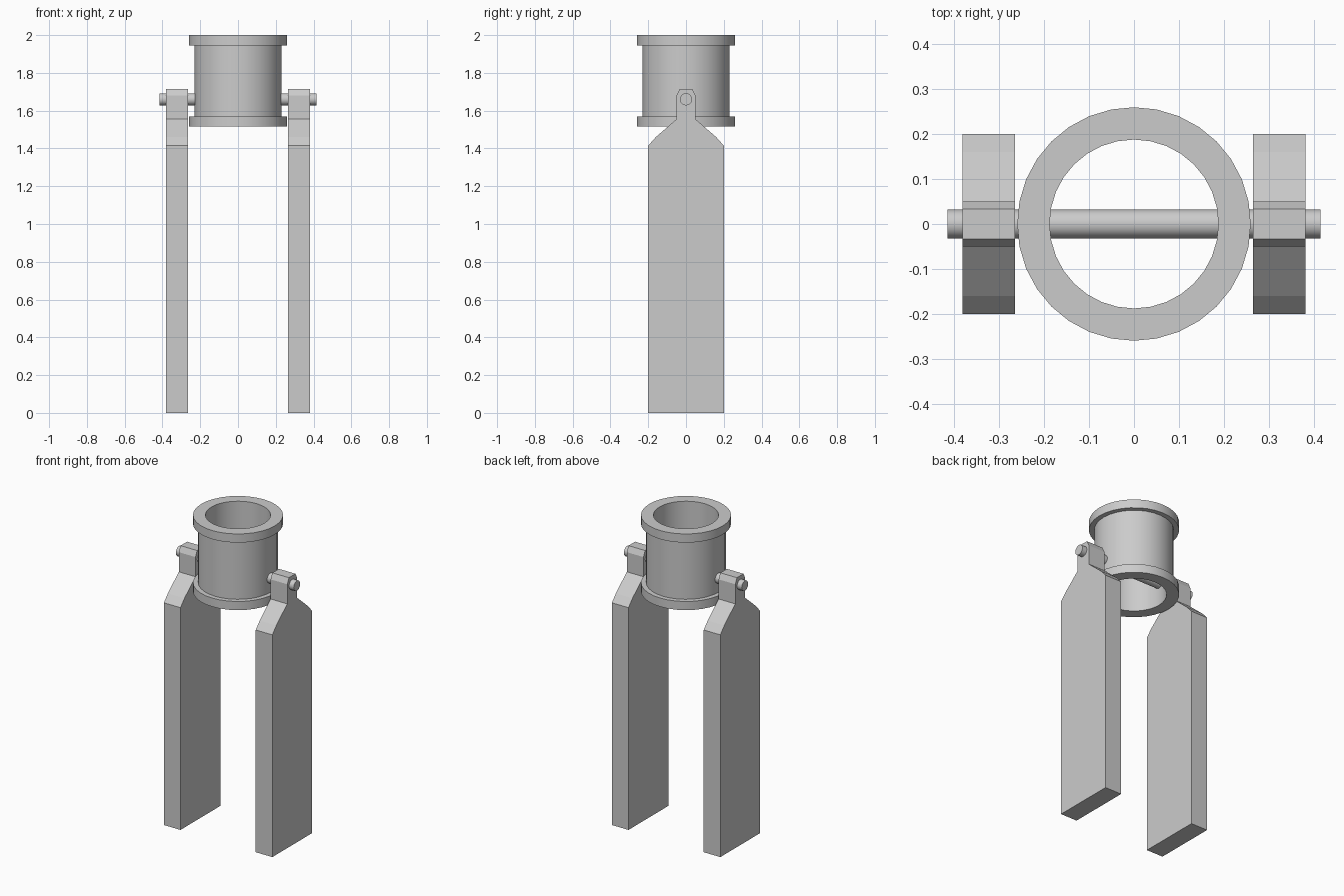
import bpy, bmesh, math

cube = bpy.data.objects.get("Cube")
if cube:
    bpy.data.objects.remove(cube, do_unlink=True)

grey = bpy.data.materials.new("plain_grey")
grey.use_nodes = True
grey.diffuse_color = (0.6, 0.6, 0.6, 1)
grey.node_tree.nodes["Principled BSDF"].inputs["Base Color"].default_value = (0.6, 0.6, 0.6, 1)


def finish(name, bm, smooth):
    """Turn a bmesh into a named grey object."""
    bmesh.ops.recalc_face_normals(bm, faces=bm.faces)
    mesh = bpy.data.meshes.new(name)
    bm.to_mesh(mesh)
    bm.free()
    mesh.materials.append(grey)
    obj = bpy.data.objects.new(name, mesh)
    bpy.context.collection.objects.link(obj)
    if smooth:
        bpy.ops.object.select_all(action="DESELECT")
        obj.select_set(True)
        bpy.context.view_layer.objects.active = obj
        bpy.ops.object.shade_smooth_by_angle(angle=math.radians(30))
    return obj


# Flanged tube: closed wall section spun about the vertical axis
BORE, WALL, FLANGE = 0.188, 0.23, 0.26
BOTTOM, TOP, LIP = 1.515, 2.0, 0.055
section = [(BORE, BOTTOM), (FLANGE, BOTTOM), (FLANGE, BOTTOM + LIP), (WALL, BOTTOM + LIP),
           (WALL, TOP - LIP), (FLANGE, TOP - LIP), (FLANGE, TOP), (BORE, TOP)]
bm = bmesh.new()
ring = [bm.verts.new((r, 0, z)) for r, z in section]
edges = [bm.edges.new((ring[i - 1], ring[i])) for i in range(len(ring))]
bmesh.ops.spin(bm, geom=ring + edges, cent=(0, 0, 0), axis=(0, 0, 1),
               angle=math.tau, steps=32, use_duplicate=False)
bmesh.ops.remove_doubles(bm, verts=bm.verts, dist=0.0005)
finish("flanged_tube", bm, True)

# Pivot pin running through the tube and both legs
bm = bmesh.new()
bmesh.ops.create_cone(bm, cap_ends=True, segments=32, radius1=0.032, radius2=0.032, depth=0.83)
pin = finish("pivot_pin", bm, True)
pin.rotation_euler.y = math.pi / 2
pin.location.z = 1.66

# Flat legs with tapered shoulders and a narrow lug around the pin
half = [(0.2, 0), (0.2, 1.415), (0.16, 1.46), (0.05, 1.555), (0.05, 1.68), (0.033, 1.715)]
outline = half + [(-y, z) for y, z in reversed(half)]
INNER, OUTER = 0.265, 0.382
for name, side in (("left_leg", 1), ("right_leg", -1)):
    bm = bmesh.new()
    face = bm.faces.new([bm.verts.new((side * INNER, y, z)) for y, z in outline])
    new = bmesh.ops.extrude_face_region(bm, geom=[face], use_keep_orig=True)["geom"]
    bmesh.ops.translate(bm, vec=(side * (OUTER - INNER), 0, 0),
                        verts=[g for g in new if isinstance(g, bmesh.types.BMVert)])
    finish(name, bm, False)
